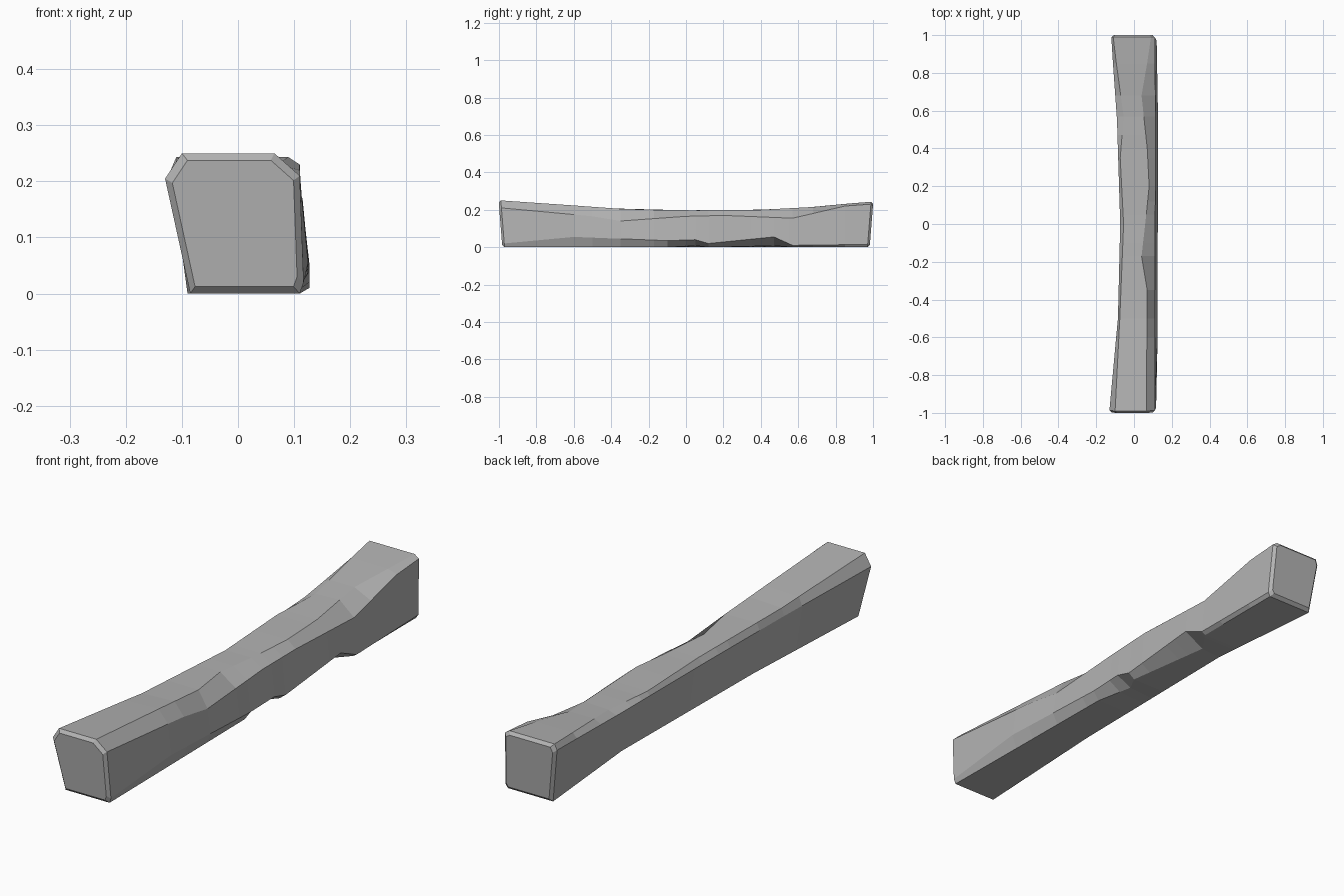
import bpy
import bmesh

default_cube = bpy.data.objects.get("Cube")
if default_cube:
    bpy.data.objects.remove(default_cube, do_unlink=True)

# Long edges of the beam as (y, x, z) in hundredths, in order around the section
SHOULDER = [(-97, -13, 20.5), (-50, -8.5, 18), (0, -7.3, 17.5), (55, -9, 19), (97, -12, 22)]
TOP_LEFT = [(-97, -10, 25), (-50, -7.5, 21), (0, -5.5, 19.7), (35, -7.3, 20),
            (57, -5.5, 20.5), (97, -11, 24.3)]
TOP_RIGHT = [(-97, 6.5, 25), (-35, 7, 20.5), (-17, 4, 20), (5, 6.5, 19.7),
             (20, 8, 20), (40, 7, 20), (68, 4, 21.5), (97, 9, 24.3)]
RIGHT_HIGH = [(-97, 11, 21), (-50, 11, 16.5), (-35, 11, 14), (0, 11, 16.5),
              (20, 11.5, 17), (57, 11.5, 15.5), (85, 11, 22), (97, 11, 23)]
RIGHT_LOW = [(-97, 11.7, 2), (-60, 12.5, 5.5), (-10, 12.5, 3.5), (5, 12.7, 4),
             (12, 12.7, 2), (47, 12.7, 5.5), (57, 12.7, 1), (97, 12, 1.5)]
BASE_RIGHT = [(-97, 11, 0), (-10, 10, 0), (5, 6, .8), (12, 10, 0),
              (47, 4, .8), (57, 11, 0), (97, 11, 0)]
BASE_LEFT = [(-97, -8.5, 0), (-35, -5.5, 0), (47, -4.5, 0), (97, -9, 0)]
RAILS = [SHOULDER, TOP_LEFT, TOP_RIGHT, RIGHT_HIGH, RIGHT_LOW, BASE_RIGHT, BASE_LEFT]


def along(rail, y):
    """Point on a rail at the given y."""
    for (y0, x0, z0), (y1, x1, z1) in zip(rail, rail[1:]):
        if y0 <= y <= y1:
            t = (y - y0) / (y1 - y0)
            return x0 + (x1 - x0) * t, z0 + (z1 - z0) * t


def add_ring(bm, y, section, end=0):
    """Section ring; the ends lean outwards towards the top."""
    ring = []
    for x, z in section:
        lean = end * z * 0.08
        ring.append(bm.verts.new((x / 100, (y + lean) / 100, z / 100)))
    return ring


def cap_section(section, inset):
    """Slightly smaller section for the bevelled end faces."""
    return [(x * (1 - inset), 12.5 + (z - 12.5) * (1 - inset)) for x, z in section]


bm = bmesh.new()
stations = sorted({p[0] for rail in RAILS for p in rail})
rings = []
for y in stations:
    section = [along(rail, y) for rail in RAILS]
    end = (y == stations[-1]) - (y == stations[0])
    ring = add_ring(bm, y, section, end)
    if end:
        cap = add_ring(bm, y + end * 1.2, cap_section(section, 0.1), end)
        rings += [cap, ring] if end < 0 else [ring, cap]
    else:
        rings.append(ring)

# Skin between neighbouring rings and close both ends
count = len(RAILS)
for a, b in zip(rings, rings[1:]):
    for i in range(count):
        j = (i + 1) % count
        bm.faces.new((a[i], a[j], b[j], b[i]))
bm.faces.new(rings[0])
bm.faces.new(rings[-1])
bmesh.ops.recalc_face_normals(bm, faces=bm.faces)

mesh = bpy.data.meshes.new("beam")
bm.to_mesh(mesh)
bm.free()
beam = bpy.data.objects.new("beam", mesh)
bpy.context.collection.objects.link(beam)

# Single plain grey
grey = bpy.data.materials.new("stone_grey")
grey.use_nodes = True
colour = (0.45, 0.45, 0.45, 1)
grey.diffuse_color = colour
grey.node_tree.nodes["Principled BSDF"].inputs["Base Color"].default_value = colour
mesh.materials.append(grey)
